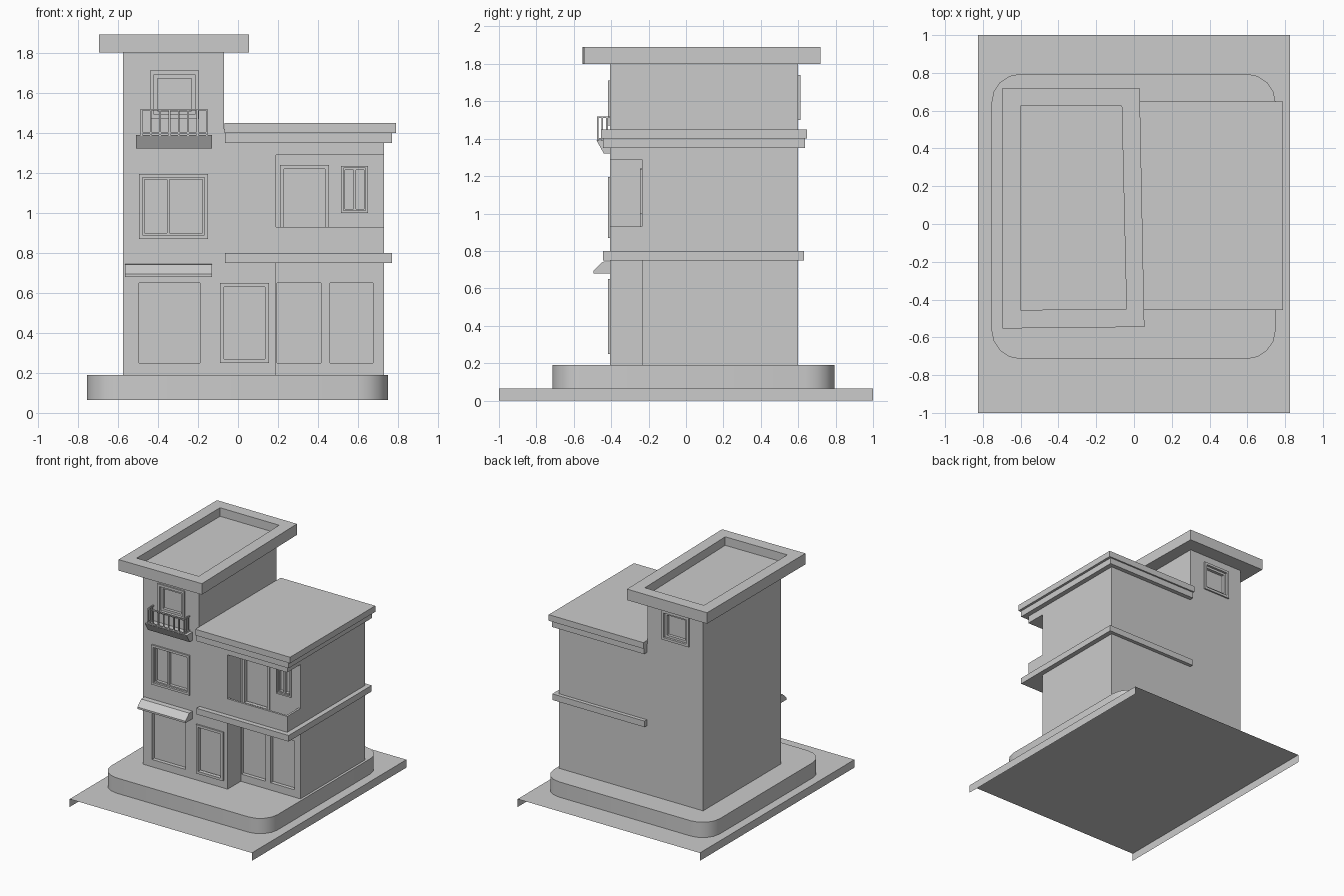
import bpy, bmesh
from mathutils import Vector

if "Cube" in bpy.data.objects:
    bpy.data.objects.remove(bpy.data.objects["Cube"])


def finish(name, bm):
    bmesh.ops.recalc_face_normals(bm, faces=bm.faces)
    me = bpy.data.meshes.new(name)
    bm.to_mesh(me)
    bm.free()
    ob = bpy.data.objects.new(name, me)
    bpy.context.collection.objects.link(ob)
    return ob


def add_box(bm, x0, x1, y0, y1, z0, z1):
    vs = bmesh.ops.create_cube(bm, size=1)['verts']
    for v in vs:
        v.co = ((x0 + x1) / 2 + v.co.x * (x1 - x0),
                (y0 + y1) / 2 + v.co.y * (y1 - y0),
                (z0 + z1) / 2 + v.co.z * (z1 - z0))


def boxes(name, *items):
    bm = bmesh.new()
    for b in items:
        add_box(bm, *b)
    return finish(name, bm)


def prism(name, pts, axis, a, b):
    """Extrude a 2D outline along an axis from a to b."""
    place = {'x': lambda p: (a, p[0], p[1]), 'y': lambda p: (p[0], a, p[1]),
             'z': lambda p: (p[0], p[1], a)}[axis]
    bm = bmesh.new()
    f = bm.faces.new([bm.verts.new(place(p)) for p in pts])
    ext = bmesh.ops.extrude_face_region(bm, geom=[f])
    step = Vector([(b - a) * (axis == c) for c in 'xyz'])
    bmesh.ops.translate(bm, vec=step,
                        verts=[g for g in ext['geom'] if isinstance(g, bmesh.types.BMVert)])
    return finish(name, bm)


def cut(target, cutter):
    cutter.hide_render = True
    cutter.hide_viewport = True
    cutter.display_type = 'WIRE'
    m = target.modifiers.new(cutter.name, 'BOOLEAN')
    m.operation, m.solver, m.object = 'DIFFERENCE', 'EXACT', cutter


def ring(x0, x1, z0, z1, w, y0, y1):
    """Four bars forming a rectangular frame."""
    return [(x0, x0 + w, y0, y1, z0, z1), (x1 - w, x1, y0, y1, z0, z1),
            (x0 + w, x1 - w, y0, y1, z0, z0 + w), (x0 + w, x1 - w, y0, y1, z1 - w, z1)]


# Ground sheet: top with folded left and right sides, open front and back
bm = bmesh.new()
fold = [(-.825, 0), (-.825, .065), (.825, .065), (.825, 0)]
rows = [[bm.verts.new((x, y, z)) for x, z in fold] for y in (-1, 1)]
for i in range(3):
    bm.faces.new((rows[0][i], rows[0][i + 1], rows[1][i + 1], rows[1][i]))
finish("ground_sheet", bm)

# Rounded plinth
bm = bmesh.new()
add_box(bm, -.755, .75, -.715, .795, .065, .19)
corners = [e for e in bm.edges if abs(e.verts[0].co.z - e.verts[1].co.z) > .1]
bmesh.ops.bevel(bm, geom=corners, offset=.155, segments=4, profile=.5, affect='EDGES')
plinth = finish("plinth", bm)
bpy.context.view_layer.objects.active = plinth
plinth.select_set(True)
bpy.ops.object.shade_smooth_by_angle()

# House walls: tall tower with lower wing
F, R = -.405, -.235
walls = prism("house_walls", [(-.575, .19), (.73, .19), (.73, 1.42), (-.07, 1.42),
                              (-.07, 1.81), (-.575, 1.81)], 'y', F, .6)
cut(walls, boxes("porch_cutter", (.19, .9, -.6, R, .1, .77)))
cut(walls, boxes("balcony_cutter", (.19, .9, -.6, R, .93, 1.29)))
cut(walls, boxes("balcony_floor_cutter", (.19, .712, -.388, R, .81, .95)))

# Recesses for windows and doors: x0, x1, z0, z1, wall y
openings = {
    "shop_window_left": (-.495, -.19, .25, .65, F),
    "shop_window_middle": (.195, .415, .25, .65, R),
    "shop_window_right": (.46, .675, .25, .65, R),
    "front_door": (-.075, .14, .25, .63, F),
    "middle_window": (-.48, -.165, .885, 1.18, F),
    "top_window": (-.425, -.21, 1.485, 1.695, F),
    "terrace_door": (.225, .435, .83, 1.22, R),
    "small_window": (.525, .64, 1.01, 1.225, R),
}
for n, (x0, x1, z0, z1, y) in openings.items():
    cut(walls, boxes(n + "_cutter", (x0, x1, y - .05, y + .03, z0, z1)))
cut(walls, boxes("back_window_cutter", (-.435, -.22, .57, .65, 1.515, 1.725)))

# Window and door frames
boxes("front_door_frame", *ring(-.09, .155, .25, .65, .02, F - .012, F + .02))
boxes("terrace_door_frame", *ring(.21, .455, .83, 1.24, .02, R - .01, R + .02))
boxes("middle_window_frame", *ring(-.495, -.15, .87, 1.195, .018, F - .012, F + .02),
      *ring(-.477, -.168, .888, 1.177, .01, F + .005, F + .03),
      (-.355, -.343, F + .003, F + .03, .898, 1.167))
boxes("small_window_frame", *ring(.515, .65, 1.0, 1.235, .012, R - .01, R + .02),
      *ring(.527, .638, 1.012, 1.223, .008, R + .005, R + .03),
      (.576, .589, R + .003, R + .03, 1.02, 1.215))
for n, y, s, z in (("top_window_frame", F, 1, 1.47), ("back_window_frame", .6, -1, 1.50)):
    x0, x1 = (-.44, -.195) if s > 0 else (-.45, -.205)
    spans = [sorted((y - .012 * s, y + .02 * s)), sorted((y + .006 * s, y + .03 * s))]
    boxes(n, *ring(x0, x1, z, z + .24, .02, *spans[0]),
          *ring(x0 + .02, x1 - .02, z + .02, z + .22, .018, *spans[1]))

# Belt course, cornice and wing roof
boxes("belt_course", (-.065, .77, -.445, .63, .75, .80))
boxes("cornice", (-.065, .77, -.445, .635, 1.35, 1.40))
boxes("wing_roof", (-.068, .79, -.455, .648, 1.40, 1.45))

# Tower roof tray
roof = prism("tower_roof", [(-.695, -.553), (.055, -.545), (.03, .72), (-.695, .72)],
             'z', 1.80, 1.89)
cut(roof, prism("roof_tray_cutter", [(-.6, -.455), (-.04, -.45), (-.065, .625), (-.6, .625)],
                'z', 1.82, 1.95))

# Awning over the shop window
prism("awning", [(F + .01, .745), (-.445, .742), (-.495, .695), (-.495, .68), (F + .01, .68)],
      'x', -.565, -.13)

# Small balcony with railing
prism("balcony_slab", [(F + .01, 1.39), (-.478, 1.39), (-.44, 1.322), (F + .01, 1.322)],
      'x', -.51, -.13)
t, xa, xb, yf = .009, -.487, -.152, -.477
rail = []
for z in (1.395, 1.51):
    rail.append((xa, xb, yf, yf + t, z, z + t))
    rail += [(x, x + t, yf + t, F, z, z + t) for x in (xa, xb - t)]
for i in range(8):
    x = xa + i * (xb - xa - t) / 7
    rail.append((x, x + t, yf, yf + t, 1.385, 1.515))
for y in (-.452, -.427):
    rail += [(x, x + t, y, y + t, 1.385, 1.515) for x in (xa, xb - t)]
boxes("balcony_railing", *rail)
